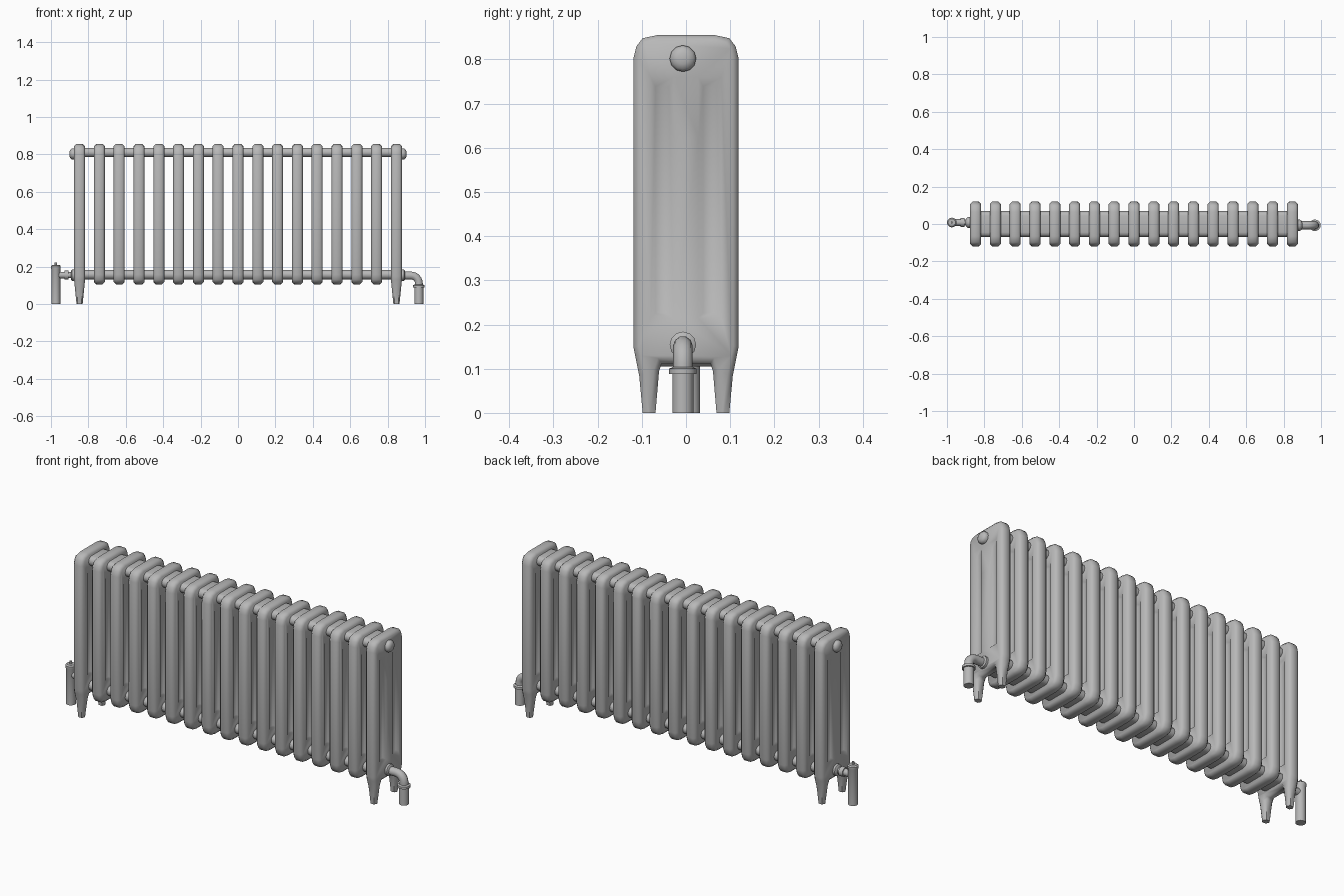
import bpy, bmesh, math
from mathutils import Matrix, Vector

cube = bpy.data.objects.get("Cube")
if cube:
    bpy.data.objects.remove(cube, do_unlink=True)

paint = bpy.data.materials.new("grey_paint")
paint.use_nodes = True
GREY = (0.48, 0.48, 0.48, 1)
paint.diffuse_color = GREY
paint.node_tree.nodes["Principled BSDF"].inputs["Base Color"].default_value = GREY

FINS = 17
END_X = 0.847
HALF = 0.0295      # half thickness of a fin
CHAMFER = 0.012


def link(name, mesh, location=(0, 0, 0)):
    obj = bpy.data.objects.new(name, mesh)
    obj.location = location
    bpy.context.collection.objects.link(obj)
    return obj


def finish(bm, name, angle=40):
    bmesh.ops.recalc_face_normals(bm, faces=bm.faces)
    mesh = bpy.data.meshes.new(name)
    bm.to_mesh(mesh)
    bm.free()
    mesh.materials.append(paint)
    mesh.shade_smooth()
    mesh.set_sharp_from_angle(angle=math.radians(angle))
    return mesh


def extrude_x(bm, outline, x0, x1):
    """Solid from a closed (y, z) outline."""
    face = bm.faces.new([bm.verts.new((x0, y, z)) for y, z in outline])
    top = bmesh.ops.extrude_face_region(bm, geom=[face])["geom"]
    verts = [g for g in top if isinstance(g, bmesh.types.BMVert)]
    bmesh.ops.translate(bm, verts=verts, vec=(x1 - x0, 0, 0))


def lathe(name, profile, origin, axis="Z", sides=16):
    """Turned part from (radius, height) points."""
    bm = bmesh.new()
    rings = []
    for r, h in profile:
        rings.append([bm.verts.new((r * math.cos(2 * math.pi * i / sides),
                                    r * math.sin(2 * math.pi * i / sides), h))
                      for i in range(sides)])
    for a, b in zip(rings, rings[1:]):
        for i in range(sides):
            j = (i + 1) % sides
            bm.faces.new((a[i], a[j], b[j], b[i]))
    bm.faces.new(rings[0])
    bm.faces.new(rings[-1])
    if axis != "Z":
        turn = math.pi / 2 if axis == "+X" else -math.pi / 2
        bm.transform(Matrix.Rotation(turn, 4, "Y"))
    return link(name, finish(bm, name), origin)


def groove_cutter():
    """Four tapered blocks that press the grooves between the columns."""
    bm = bmesh.new()
    for sx in (-1, 1):
        for sy in (-1, 1):
            rings = []
            for x, inset in ((HALF + 0.004, -0.004), (HALF - 0.011, 0.011)):
                y0, y1 = 0.028 + inset, 0.08 - inset
                z0, z1 = 0.215 + inset, 0.76 - 2 * inset
                rings.append([bm.verts.new((sx * x, sy * y, z)) for y, z in
                              ((y0, z0), (y1, z0), (y1, z1), (y0, z1))])
            a, b = rings
            bm.faces.new(a)
            bm.faces.new(b)
            for i in range(4):
                j = (i + 1) % 4
                bm.faces.new((a[i], a[j], b[j], b[i]))
    obj = link("groove_cutter", finish(bm, "groove_cutter"))
    obj.hide_render = True
    return obj


def fin_mesh(name, half_outline, cutter):
    """Chamfered fin, mirrored in y, with feet narrowing towards the floor."""
    outline = half_outline + [(-y, z) for y, z in reversed(half_outline)]
    bm = bmesh.new()
    extrude_x(bm, outline, -HALF, HALF)
    rims = [e for e in bm.edges
            if abs(e.verts[0].co.x - e.verts[1].co.x) < 1e-6
            and max(v.co.z for v in e.verts) > 0.001]
    bmesh.ops.bevel(bm, geom=rims, offset=CHAMFER, segments=1,
                    affect="EDGES", clamp_overlap=False)
    foot_top = 0.13
    if min(z for _, z in outline) < 0.05:
        bmesh.ops.bisect_plane(bm, geom=bm.verts[:] + bm.edges[:] + bm.faces[:],
                               plane_co=(0, 0, foot_top), plane_no=(0, 0, 1))
        for v in bm.verts:
            if v.co.z < foot_top:
                v.co.x *= 0.56 + 0.44 * max(v.co.z, 0) / foot_top
    temp = link(name, finish(bm, name))
    cut = temp.modifiers.new("grooves", "BOOLEAN")
    cut.operation = "DIFFERENCE"
    cut.solver = "EXACT"
    cut.object = cutter
    graph = bpy.context.evaluated_depsgraph_get()
    mesh = bpy.data.meshes.new_from_object(temp.evaluated_get(graph))
    bpy.data.objects.remove(temp, do_unlink=True)
    mesh.shade_smooth()
    mesh.set_sharp_from_angle(angle=math.radians(50))
    return mesh


# Fins: plain ones between two end fins with feet
upper = [(0.065, 0.855), (0.098, 0.848), (0.112, 0.83), (0.119, 0.803)]
plain = upper + [(0.119, 0.157), (0.112, 0.13), (0.098, 0.112), (0.065, 0.105)]
footed = upper + [(0.119, 0.15), (0.106, 0.085), (0.098, 0),
                  (0.069, 0), (0.061, 0.095), (0.055, 0.112)]
cutter = groove_cutter()
plain_mesh = fin_mesh("plain_fin", plain, cutter)
footed_mesh = fin_mesh("footed_fin", footed, cutter)
bpy.data.objects.remove(cutter, do_unlink=True)
for i in range(FINS):
    x = -END_X + 2 * END_X * i / (FINS - 1)
    end = i in (0, FINS - 1)
    link("end_fin" if end else "fin", footed_mesh if end else plain_mesh, (x, 0, 0))

# Flat round-ended headers joining the fins
for name, z in (("upper_header", 0.81), ("lower_header", 0.157)):
    r, reach = 0.025, 0.044
    arc = [math.radians(-90 + 30 * k) for k in range(7)]
    ring = [(reach + r * math.cos(a), z + r * math.sin(a)) for a in arc]
    ring += [(-reach - r * math.cos(a), z - r * math.sin(a)) for a in arc]
    bm = bmesh.new()
    extrude_x(bm, ring, -END_X, END_X)
    link(name, finish(bm, name))

# Domed plugs at the top and nuts at the bottom of both ends
dome = [(0.03, 0), (0.03, 0.012), (0.024, 0.02), (0.013, 0.025)]
nut = [(0.03, 0), (0.03, 0.012), (0.022, 0.018)]
for side, axis, y in ((1, "+X", -0.007), (-1, "-X", 0.008)):
    x = side * (END_X + HALF - 0.001)
    lathe("end_plug", dome, (x, y, 0.802), axis, 12)
    lathe("inlet_nut", nut, (x, y, 0.154), axis, 12)

# Right-hand elbow pipe dropping into a floor pipe
bend = 0.042
path = [Vector((0.87, -0.007, 0.152))]
for k in range(7):
    a = math.radians(90 - 15 * k)
    path.append(Vector((0.925 + bend * math.cos(a), -0.007,
                        0.152 - bend + bend * math.sin(a))))
path.append(Vector((0.967, -0.007, 0.09)))
curve = bpy.data.curves.new("elbow_pipe", "CURVE")
curve.dimensions = "3D"
curve.bevel_depth = 0.022
curve.bevel_resolution = 3
curve.use_fill_caps = True
curve.materials.append(paint)
spline = curve.splines.new("POLY")
spline.points.add(len(path) - 1)
for point, co in zip(spline.points, path):
    point.co = (*co, 1)
spline.use_smooth = True
link("elbow_pipe", curve)
lathe("elbow_floor_pipe",
      [(0.024, 0), (0.024, 0.088), (0.031, 0.088), (0.031, 0.1), (0.022, 0.104)],
      (0.967, -0.007, 0))

# Left-hand valve with its stem and union
lathe("valve_body",
      [(0.024, 0), (0.024, 0.185), (0.026, 0.19), (0.026, 0.202),
       (0.02, 0.208), (0.006, 0.208), (0.006, 0.222)],
      (-0.974, 0.008, 0))
lathe("valve_union",
      [(0.016, 0), (0.016, 0.035), (0.024, 0.035), (0.024, 0.058),
       (0.018, 0.058), (0.018, 0.108)],
      (-0.87, 0.008, 0.154), "-X")
